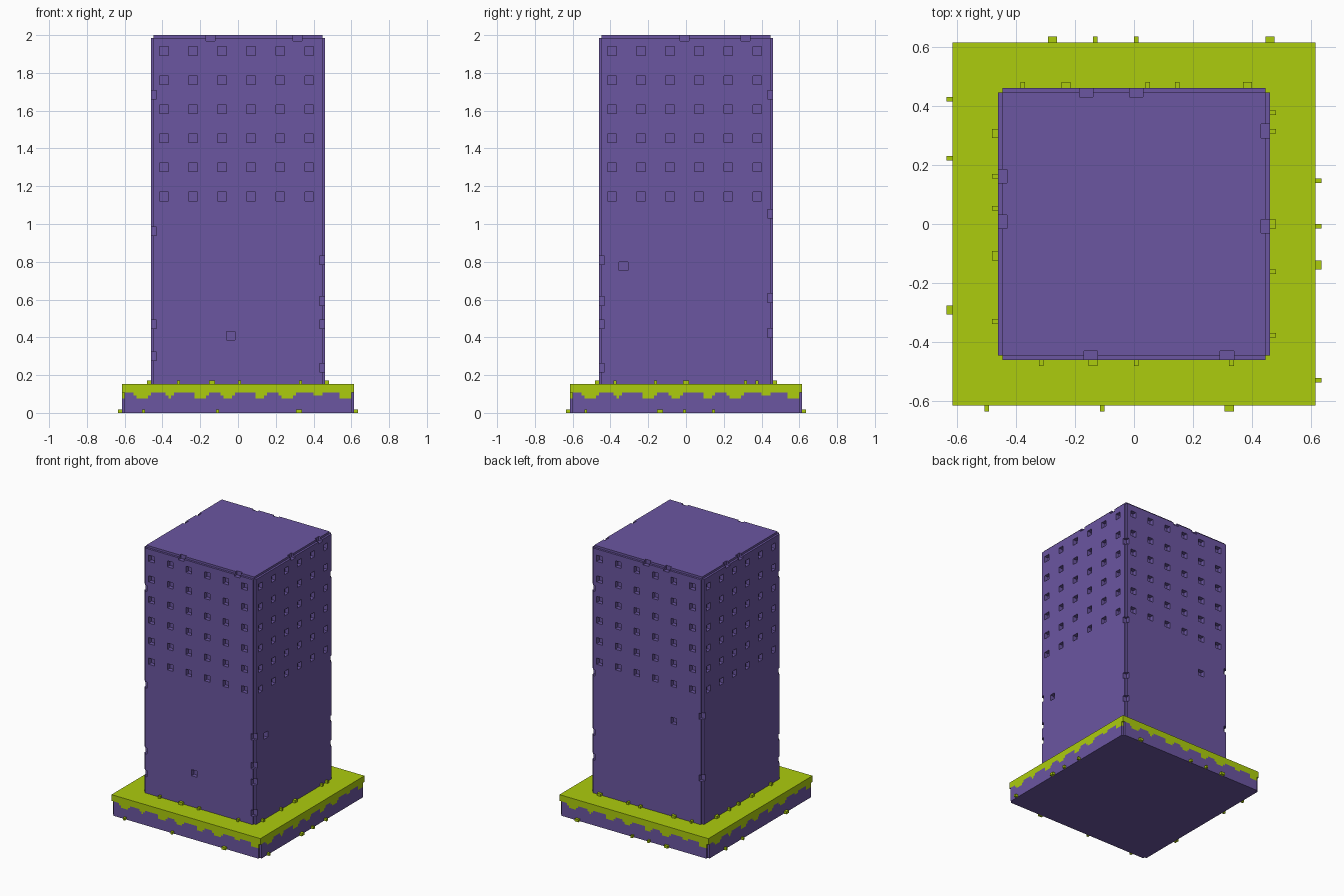
import bpy, bmesh, math

if "Cube" in bpy.data.objects:
    bpy.data.objects.remove(bpy.data.objects["Cube"])

V = 2 / 130  # one block unit: the model is 130 blocks tall


def material(name, rgb):
    m = bpy.data.materials.new(name)
    m.diffuse_color = (*rgb, 1)
    m.use_nodes = True
    m.node_tree.nodes["Principled BSDF"].inputs["Base Color"].default_value = m.diffuse_color
    return m


PURPLE = material("purple", (0.147, 0.093, 0.355))
GREEN = material("lime green", (0.413, 0.604, 0.004))


def turn(side, u, d):
    """Side 0 front, 1 right, 2 back, 3 left; u runs along it, d points out."""
    return [(u, -d), (d, u), (-u, d), (-d, -u)][side]


def prism(bm, base, offset):
    """Extrude a polygon (block units) by an offset vector."""
    f = bm.faces.new([bm.verts.new([c * V for c in p]) for p in base])
    new = bmesh.ops.extrude_face_region(bm, geom=[f], use_keep_orig=True)["geom"]
    verts = [g for g in new if isinstance(g, bmesh.types.BMVert)]
    bmesh.ops.translate(bm, verts=verts, vec=[c * V for c in offset])


def block(bm, side, u0, u1, d0, d1, z0, z1):
    pts = [turn(side, u, d) for u, d in ((u0, d0), (u1, d0), (u1, d1), (u0, d1))]
    prism(bm, [(x, y, z0) for x, y in pts], (0, 0, z1 - z0))


def finish(bm, name, mat):
    bmesh.ops.recalc_face_normals(bm, faces=bm.faces)
    me = bpy.data.meshes.new(name)
    bm.to_mesh(me)
    bm.free()
    me.materials.append(mat)
    ob = bpy.data.objects.new(name, me)
    bpy.context.collection.objects.link(ob)
    return ob


def cut(ob, cutter):
    mod = ob.modifiers.new("cut", "BOOLEAN")
    mod.operation = "DIFFERENCE"
    mod.solver = "EXACT"
    mod.object = cutter
    bpy.context.view_layer.objects.active = ob
    bpy.ops.object.modifier_apply(modifier=mod.name)


# Tower: square with notched corners, and a slightly smaller roof layer
bm = bmesh.new()
corner = [(-29, 29), (-29, 30), (29, 30)]
outline = [turn(s, u, d) for s in range(4) for u, d in corner]
prism(bm, [(x, y, 10) for x, y in outline], (0, 0, 119))
tower = finish(bm, "tower", PURPLE)
bm = bmesh.new()
block(bm, 0, -29, 29, -29, 29, 129, 130)
roof = finish(bm, "roof_layer", PURPLE)

# Recessed windows on every side, plus a few stray holes
bm = bmesh.new()
for s in range(4):
    for i in range(6):
        for j in range(6):
            u, z = -27 + 10 * i, 73 + 10 * j
            block(bm, s, u, u + 3, 28, 31, z, z + 3)
for s, u, z in ((0, -4, 25), (1, -23, 49), (2, 13, 55)):
    block(bm, s, u, u + 3, 28, 31, z, z + 3)
# Chipped corners: front left, front right, back right, back left
chips = [(108, 61, 29, 18), (51, 37, 29, 14), (108, 67, 38, 26), (61, 31)]
for s, heights in enumerate(chips):
    for z in heights:
        block(bm, s, -31, -28, 28, 31, z, z + 3)
# Chipped top edges
for s, spots in enumerate([(-11, 19), (-2, 19), (-2, 9), (-12, -2)]):
    for u in spots:
        block(bm, s, u, u + 3, 28, 31, 128, 131)
cutter = finish(bm, "hole_cutter", PURPLE)
cutter.hide_render = True
cut(tower, cutter)
cut(roof, cutter)
bpy.data.objects.remove(cutter)

# Base core and green top slab
bm = bmesh.new()
block(bm, 0, -39, 39, -39, 39, 0, 7)
finish(bm, "base_core", PURPLE)
bm = bmesh.new()
block(bm, 0, -40, 40, -40, 40, 7, 10)
finish(bm, "grass_slab", GREEN)


# Wavy stepped border between the purple base wall and the green drips
def drip(u):
    w = math.sin(0.62 * u + 0.5) + 0.5 * math.sin(0.27 * u + 1)
    return 7 if w > -0.15 else 6 if w > -0.6 else 5


steps = []
for u in range(-39, 39):
    h = drip(u)
    if steps and steps[-1][2] == h:
        steps[-1][1] = u + 1
    else:
        steps.append([u, u + 1, h])
wall, drips = bmesh.new(), bmesh.new()
for s in range(4):
    ox, oy = turn(s, 0, 1)
    edge = [(-39, 0)]
    for u0, u1, h in steps:
        edge += [(u0, h), (u1, h)]
        if h < 7:
            block(drips, s, u0, u1, 39, 40, h, 7)
    edge.append((39, 0))
    prism(wall, [(*turn(s, u, 39), z) for u, z in edge], (ox, oy, 0))
finish(wall, "base_wall", PURPLE)
finish(drips, "grass_drips", GREEN)

# Grass tufts (position along the side, width) at the tower foot and the ground
foot = [
    [(-20.5, 1), (-9, 2), (0.5, 1), (21.5, 1)],
    [(24.5, 1), (20.5, 1), (0, 2), (-10.5, 1), (-24.5, 1)],
    [(24.5, 1), (15, 2), (-3, 1), (-9.5, 1), (-25, 2)],
    [(-20, 2), (-10.5, 1), (-3.5, 1), (7, 2), (21.5, 1)],
]
ground = [
    [(-32.5, 1), (-7, 1), (21, 2)],
    [(9.5, 1), (-0.5, 1), (-9, 2), (-34.5, 1)],
    [(18, 2), (8.5, 1), (-0.5, 1), (-30, 2)],
    [(-27.5, 1), (-14.5, 1), (19, 2)],
]
for name, rows, d, z in (("foot_tufts", foot, 30, 10), ("ground_tufts", ground, 40, 0)):
    bm = bmesh.new()
    for s, row in enumerate(rows):
        for u, w in row:
            block(bm, s, u - w / 2, u + w / 2, d, d + 1.3, z, z + 1.2)
    finish(bm, name, GREEN)
